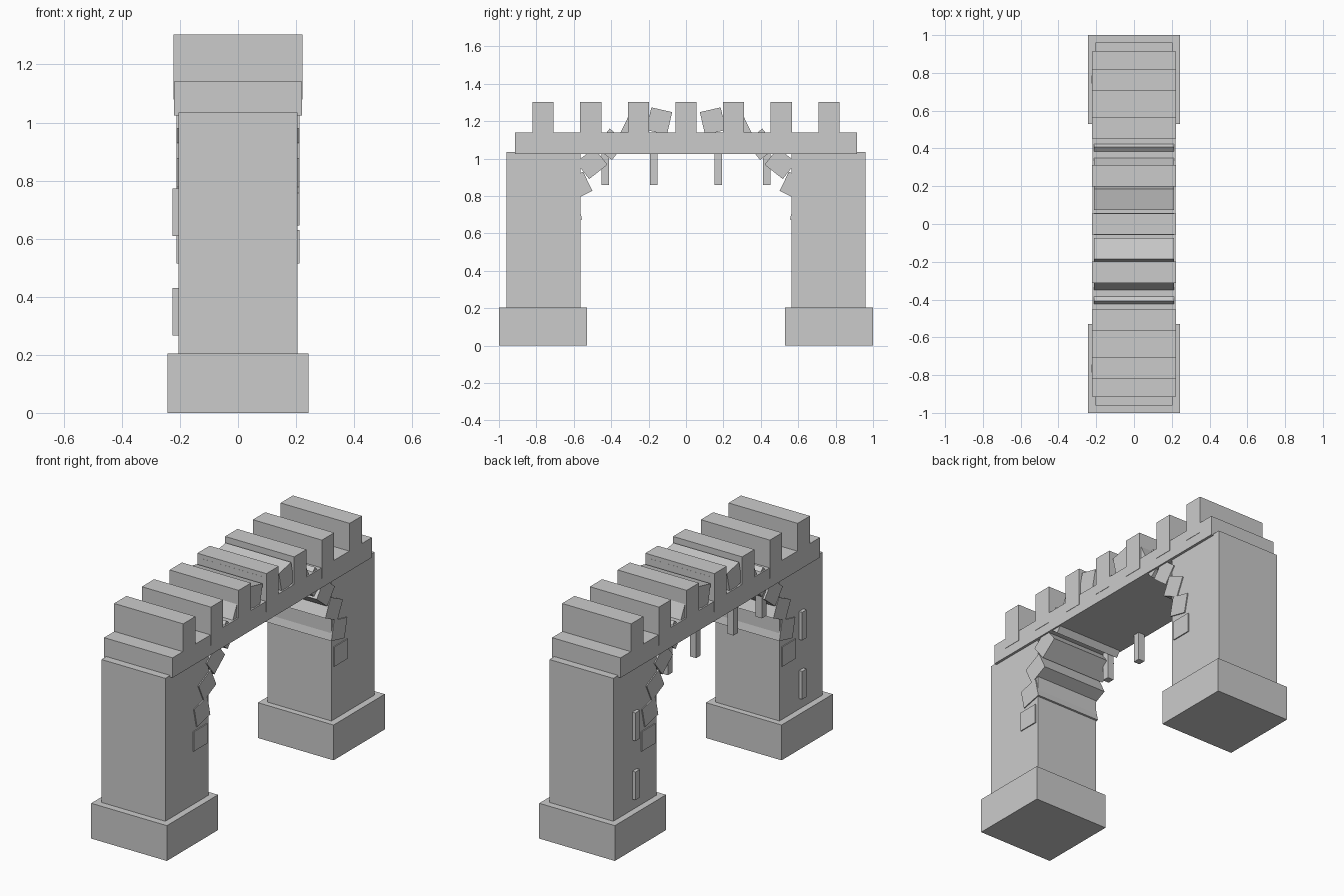
import bpy
from math import pi, cos, sin

if "Cube" in bpy.data.objects:
    bpy.data.objects.remove(bpy.data.objects["Cube"])


def box(name, x, y, z, rot=0.0):
    """Box from (min, max) ranges on each axis, turned about its own x axis."""
    mid = [(a + b) / 2 for a, b in (x, y, z)]
    size = [b - a for a, b in (x, y, z)]
    bpy.ops.mesh.primitive_cube_add(size=1, location=mid, rotation=(rot, 0, 0))
    ob = bpy.context.object
    ob.name = name
    ob.scale = size
    return ob


def span(c, w):
    return (c - w / 2, c + w / 2)


# Piers on plinths, with narrow slits on the -x face
for s in (-1, 1):
    box("plinth", (-0.243, 0.243), span(s * 0.765, 0.47), (0, 0.205))
    box("pier", (-0.205, 0.205), span(s * 0.7625, 0.395), (0.2, 1.035))
    for z in (0.348, 0.691):
        box("pier_slit", (-0.225, -0.185), span(s * 0.765, 0.04), span(z, 0.163))
    # Small posts hanging under the deck
    for y in (0.172, 0.432):
        box("hanging_post", (-0.2, -0.16), span(s * y, 0.041), (0.858, 1.03))

# Deck
box("deck", (-0.22, 0.22), (-0.915, 0.915), (1.025, 1.141))

# Battlements
for i in range(-3, 4):
    box("merlon", (-0.222, 0.222), span(i * 0.2547, 0.113), (1.08, 1.303))

# Arch stones set along a half circle, each turned against the curve
N, R, ZC = 14, 0.645, 0.572
for i in range(N + 1):
    a = pi * i / N
    box("arch_stone", (-0.211, 0.211), span(-R * cos(a), 0.124),
        span(ZC + R * sin(a), 0.114), a)
